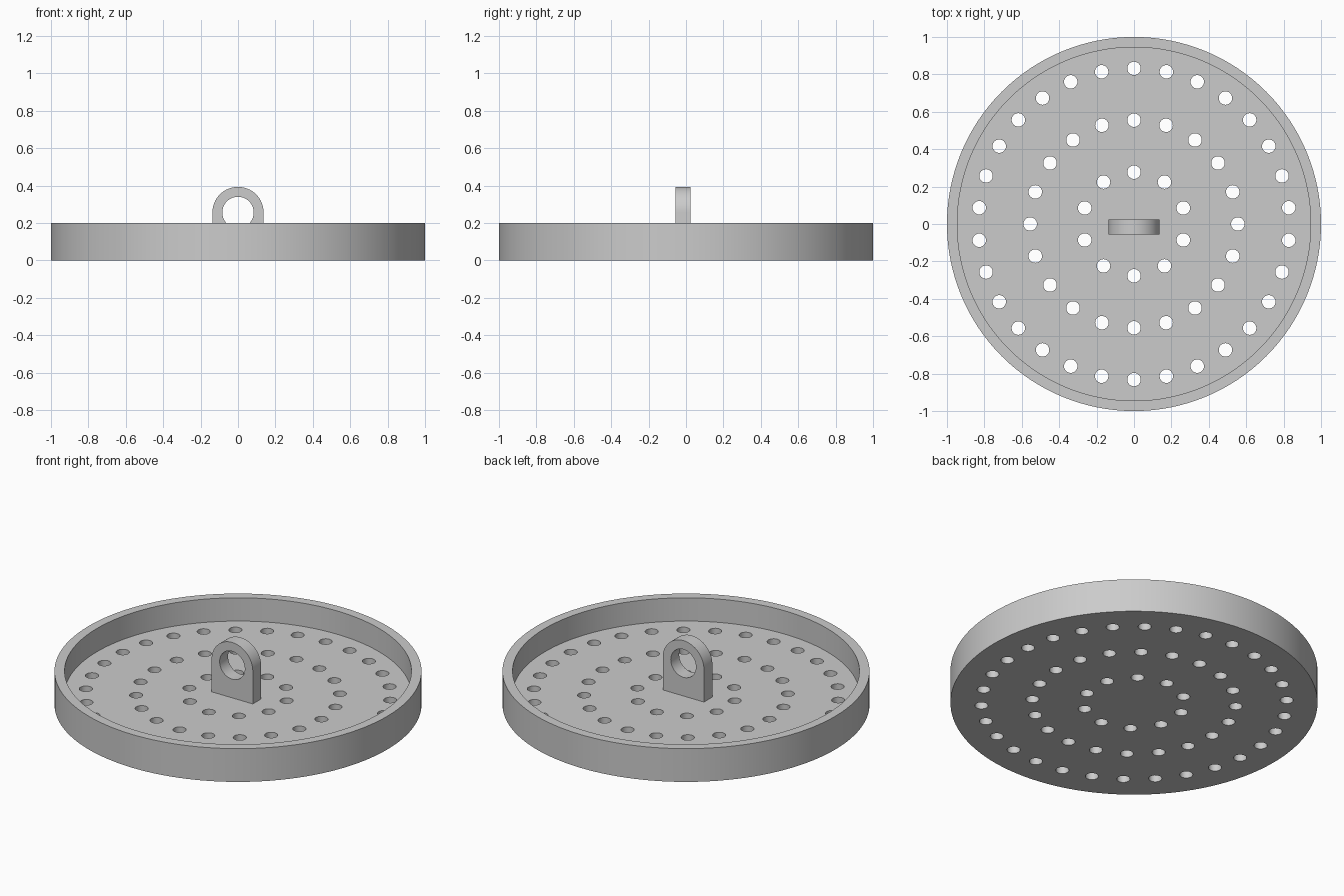
import bpy
import bmesh
from math import sin, cos, pi

default = bpy.data.objects.get("Cube")
if default:
    bpy.data.objects.remove(default, do_unlink=True)

WALL, FLOOR, HEIGHT = 0.945, 0.06, 0.2
HOLE = 0.036
LUG_R, LUG_Z, EYE_R = 0.137, 0.256, 0.084
LUG_BACK, LUG_FRONT = 0.025, -0.055

grey = bpy.data.materials.new("plain grey")
grey.use_nodes = True
colour = (0.6, 0.6, 0.6, 1)
grey.diffuse_color = colour
grey.node_tree.nodes["Principled BSDF"].inputs["Base Color"].default_value = colour


def make_object(name, bm):
    bmesh.ops.recalc_face_normals(bm, faces=bm.faces)
    mesh = bpy.data.meshes.new(name)
    bm.to_mesh(mesh)
    bm.free()
    mesh.materials.append(grey)
    obj = bpy.data.objects.new(name, mesh)
    bpy.context.collection.objects.link(obj)
    return obj


def add_prism(bm, points, offset):
    """Extrude a closed outline along an offset vector."""
    face = bm.faces.new([bm.verts.new(p) for p in points])
    top = bmesh.ops.extrude_face_region(bm, geom=[face])["geom"]
    verts = [v for v in top if isinstance(v, bmesh.types.BMVert)]
    bmesh.ops.translate(bm, verts=verts, vec=offset)


def circle(radius, count, x=0, y=0):
    return [(x + radius * cos(2 * pi * i / count),
             y + radius * sin(2 * pi * i / count)) for i in range(count)]


def cut(obj, cutter):
    mod = obj.modifiers.new("cut", "BOOLEAN")
    mod.operation = "DIFFERENCE"
    mod.solver = "EXACT"
    mod.object = cutter
    select(obj)
    bpy.ops.object.modifier_apply(modifier=mod.name)
    bpy.data.objects.remove(cutter, do_unlink=True)


def select(obj):
    bpy.ops.object.select_all(action="DESELECT")
    obj.select_set(True)
    bpy.context.view_layer.objects.active = obj


# Shallow round tray with an upright rim
bm = bmesh.new()
profile = [(1, 0), (1, HEIGHT), (WALL, HEIGHT), (WALL, FLOOR)]
rings = [[bm.verts.new((x, y, z)) for x, y in circle(r, 128)] for r, z in profile]
for lower, upper in zip(rings, rings[1:]):
    for i in range(len(lower)):
        bm.faces.new((lower[i - 1], lower[i], upper[i], upper[i - 1]))
bm.faces.new(rings[0])
bm.faces.new(rings[-1])
tray = make_object("perforated_tray", bm)

# Three rings of drain holes through the floor
bm = bmesh.new()
for radius, count in ((0.277, 10), (0.555, 20), (0.832, 30)):
    for i in range(count):
        a = 2 * pi * i / count + pi / 2
        outline = circle(HOLE, 24, radius * cos(a), radius * sin(a))
        add_prism(bm, [(x, y, -0.05) for x, y in outline], (0, 0, 0.15))
cut(tray, make_object("hole_cutter", bm))

# Arched hanging lug standing on the floor
bm = bmesh.new()
arch = [(LUG_R * cos(pi * i / 32), LUG_Z + LUG_R * sin(pi * i / 32)) for i in range(33)]
arch += [(-LUG_R, FLOOR - 0.01), (LUG_R, FLOOR - 0.01)]
add_prism(bm, [(x, LUG_BACK, z) for x, z in arch], (0, LUG_FRONT - LUG_BACK, 0))
lug = make_object("hanging_lug", bm)

# Round eye through the lug
bm = bmesh.new()
add_prism(bm, [(x, 0.1, z) for x, z in circle(EYE_R, 48, 0, LUG_Z)], (0, -0.2, 0))
cut(lug, make_object("eye_cutter", bm))

for obj in (tray, lug):
    select(obj)
    bpy.ops.object.shade_smooth_by_angle()
